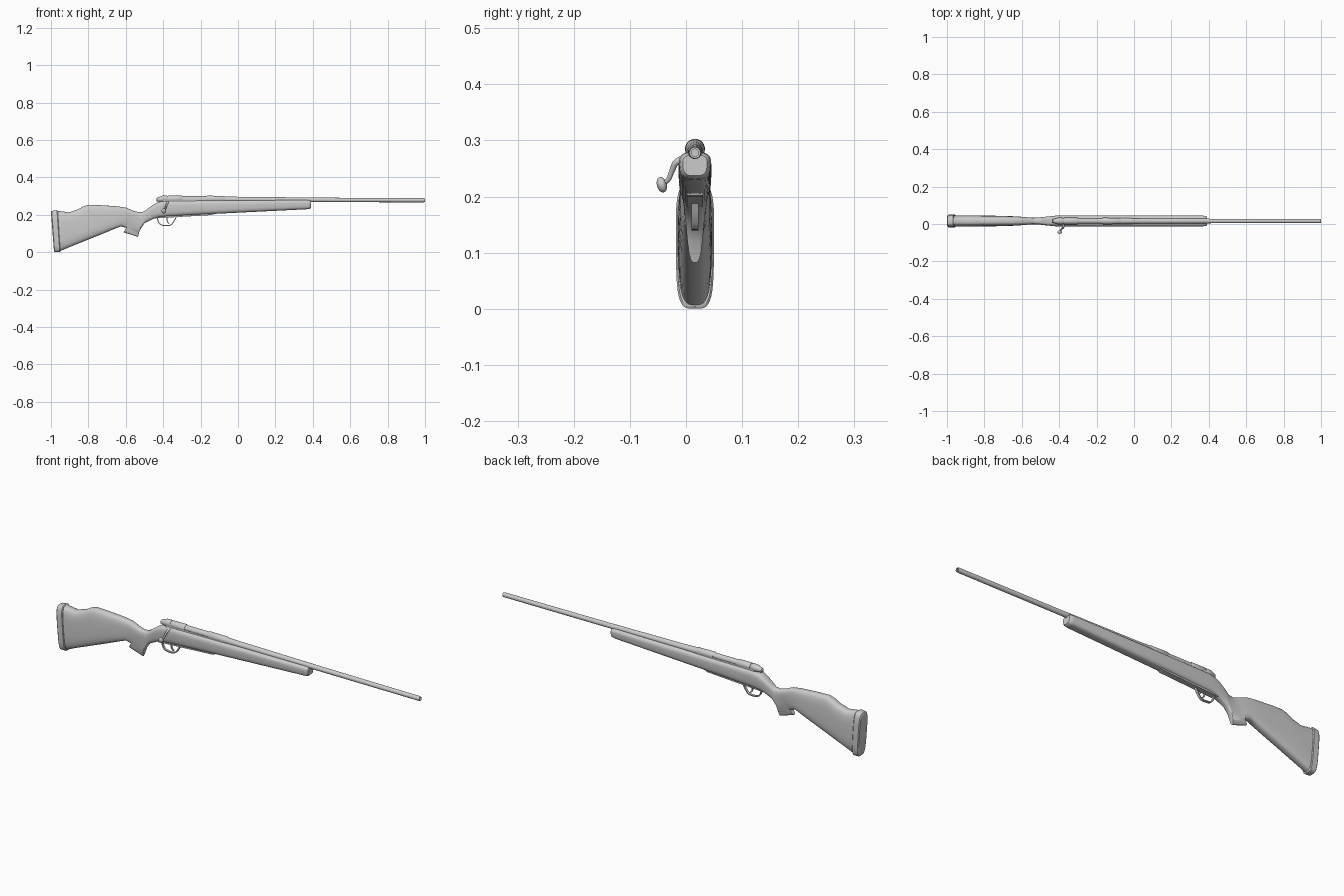
import bpy, bmesh
from math import cos, sin, pi, radians, copysign, hypot
from mathutils import Vector

if "Cube" in bpy.data.objects:
    bpy.data.objects.remove(bpy.data.objects["Cube"])

YC = 0.016  # centre plane of the gun


def loft(name, rings, angle=35, closed=False):
    """Skin a list of equal-length rings of points, capping both ends."""
    bm = bmesh.new()
    vs = [[bm.verts.new(p) for p in r] for r in rings]
    n = len(vs[0])
    pairs = list(zip(vs, vs[1:])) + ([(vs[-1], vs[0])] if closed else [])
    for a, b in pairs:
        for i in range(n):
            j = (i + 1) % n
            bm.faces.new((a[i], a[j], b[j], b[i]))
    if not closed:
        bm.faces.new(vs[0][::-1])
        bm.faces.new(vs[-1])
    bmesh.ops.recalc_face_normals(bm, faces=bm.faces[:])
    me = bpy.data.meshes.new(name)
    bm.to_mesh(me)
    bm.free()
    ob = bpy.data.objects.new(name, me)
    bpy.context.collection.objects.link(ob)
    bpy.ops.object.select_all(action='DESELECT')
    ob.select_set(True)
    bpy.context.view_layer.objects.active = ob
    bpy.ops.object.shade_smooth_by_angle(angle=radians(angle))
    return ob


def section(xt, zt, xb, zb, wt, wb, n=3.2, count=36):
    """Rounded slice running from a top point to a bottom point."""
    ring = []
    for i in range(count):
        c, s = cos(2 * pi * i / count), sin(2 * pi * i / count)
        u = copysign(abs(c) ** (2 / n), c)
        v = copysign(abs(s) ** (2 / n), s)
        f = (v + 1) / 2
        ring.append((xb + (xt - xb) * f, YC + u * (wb + (wt - wb) * f), zb + (zt - zb) * f))
    return ring


def lathe(name, profile, count=28, angle=35):
    """Revolve (x, radius, axis height) around the bore line."""
    return loft(name, [[(x, YC + r * cos(2 * pi * i / count), z + r * sin(2 * pi * i / count))
                        for i in range(count)] for x, r, z in profile], angle)


def strip(name, path, hw, th, angle=40):
    """Flat band following a path in the side plane."""
    rings = []
    for i, (x, z) in enumerate(path):
        a, b = path[max(i - 1, 0)], path[min(i + 1, len(path) - 1)]
        dx, dz = b[0] - a[0], b[1] - a[1]
        l = hypot(dx, dz)
        nx, nz = -dz / l * th, dx / l * th
        rings.append([(x + nx, YC - hw, z + nz), (x + nx, YC + hw, z + nz),
                      (x - nx, YC + hw, z - nz), (x - nx, YC - hw, z - nz)])
    return loft(name, rings, angle)


def smooth_path(pts, steps=5):
    """Catmull-Rom through the given points."""
    p = [Vector(q) for q in pts]
    p = [p[0] * 2 - p[1]] + p + [p[-1] * 2 - p[-2]]
    out = []
    for a, b, c, d in zip(p, p[1:], p[2:], p[3:]):
        for k in range(steps):
            t = k / steps
            out.append(0.5 * (2 * b + (c - a) * t + (2 * a - 5 * b + 4 * c - d) * t * t
                              + (3 * b - a - 3 * c + d) * t ** 3))
    return out + [p[-2]]


# stock: butt, cheek piece, pistol grip and forend as one skin
stock = [
    (-.966, .222, -.951, .006, .031, .029),
    (-.905, .213, -.895, .030, .031, .030),
    (-.855, .229, -.845, .050, .030, .030),
    (-.830, .244, -.820, .060, .029, .030),
    (-.800, .254, -.790, .072, .028, .030),
    (-.740, .252, -.735, .094, .027, .029),
    (-.650, .246, -.665, .123, .025, .027),
    (-.600, .239, -.625, .139, .023, .024),
    (-.555, .220, -.597, .130, .021, .018),
    (-.530, .214, -.612, .107, .020, .013),
    (-.505, .217, -.535, .082, .021, .011),
    (-.492, .226, -.525, .118, .022, .014),
    (-.475, .238, -.500, .155, .024, .018),
    (-.450, .256, -.455, .178, .027, .022),
    (-.425, .269, -.420, .187, .030, .025),
    (-.390, .276, -.380, .191, .031, .027),
    (-.130, .278, -.130, .205, .031, .027),
    (.370, .279, .370, .230, .030, .026),
    (.385, .278, .385, .232, .028, .024),
    (.391, .274, .391, .237, .023, .020),
]
loft("stock", [section(*s) for s in stock], 40)

# recoil pad with softened rear edge
loft("recoil_pad", [section(*s, n=4) for s in (
    (-1.0, .214, -.984, .006, .030, .029),
    (-.996, .221, -.980, .001, .034, .033),
    (-.968, .225, -.953, .000, .035, .033),
    (-.964, .222, -.950, .004, .032, .030))], 40)

# barrel with hollow muzzle
lathe("barrel", [(-.16, .017, .283), (-.08, .0165, .283), (.0, .0145, .282), (.40, .0125, .280),
                 (.405, .0120, .280), (.992, .0112, .278), (1.0, .0100, .278),
                 (1.0, .0065, .278), (.94, .0065, .278)])

# receiver: rear bridge, and front ring, around the bolt
lathe("receiver_bridge", [(-.375, .0165, .285), (-.372, .0178, .285), (-.302, .0178, .285), (-.298, .0160, .285)])
lathe("receiver_ring", [(-.170, .0155, .285), (-.166, .0175, .285), (-.075, .0172, .284), (-.071, .0150, .284)])
lathe("bolt_body", [(-.38, .0145, .285), (-.16, .0145, .285)])
lathe("bolt_shroud", [(-.437, .006, .281), (-.434, .010, .282), (-.420, .0135, .283),
                      (-.405, .0175, .285), (-.382, .0178, .285), (-.378, .0160, .285)])

# port rail on the bolt side
loft("port_rail", [[(x, YC + y, z) for y, z in ((-.018, .270), (.018, .270), (.016, .281), (-.016, .281))]
                   for x in (-.40, -.08)])

# bolt handle: tapering bent rod and egg-shaped knob
path = smooth_path([(-.375, .008, .272), (-.378, -.016, .262), (-.384, -.024, .248), (-.390, -.031, .231), (-.396, -.041, .222)])
rings = []
for i, p in enumerate(path):
    d = (path[min(i + 1, len(path) - 1)] - path[max(i - 1, 0)]).normalized()
    a = d.cross(Vector((1, 0, 0))).normalized()
    b = d.cross(a)
    r = .0065 - .003 * i / (len(path) - 1)
    rings.append([p + (a * cos(k * pi / 6) + b * sin(k * pi / 6)) * r for k in range(12)])
loft("bolt_handle", rings, 50)
bpy.ops.mesh.primitive_uv_sphere_add(segments=20, ring_count=12, radius=1, location=(-.397, -.0430, .221),
                                     rotation=(radians(15), 0, 0))
knob = bpy.context.object
knob.name = "bolt_knob"
knob.scale = (.012, .0090, .014)
bpy.ops.object.shade_smooth()

# floor plate under the magazine
loft("floor_plate", [[(x, YC + y, z + dz) for y, dz in ((-.015, .012), (.015, .012), (.014, 0), (-.014, 0))]
                     for x, z in ((-.445, .181), (-.42, .183), (-.325, .188), (-.14, .199), (-.13, .203))])

# trigger guard loop and trigger
guard = smooth_path([(-.432, .186, 0), (-.424, .160, 0), (-.407, .145, 0), (-.365, .144, 0), (-.345, .162, 0), (-.328, .192, 0)])
strip("trigger_guard", [(p.x, p.y) for p in guard], .006, .0025)
trig = smooth_path([(-.378, .192, 0), (-.380, .175, 0), (-.376, .162, 0), (-.367, .153, 0)])
strip("trigger", [(p.x, p.y) for p in trig], .0035, .0028)
